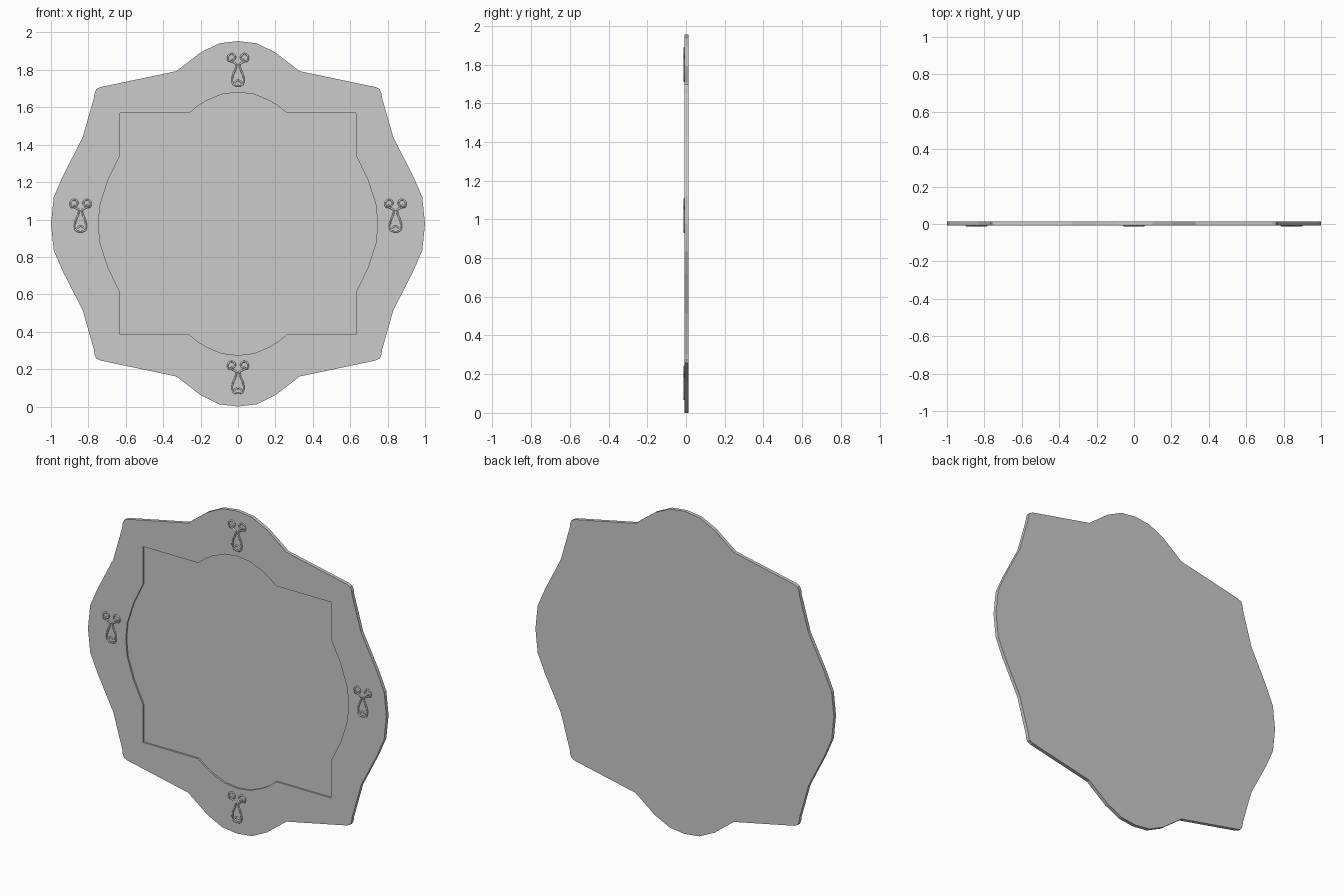
import bpy, bmesh, math

if "Cube" in bpy.data.objects:
    bpy.data.objects.remove(bpy.data.objects["Cube"])

CZ = 0.977                      # height of the symmetry line
FRONT, BACK, PANEL = -0.008, 0.013, 0.002


# Mirror a quarter outline (top centre -> right centre) into a full loop
def full_outline(quarter):
    right = quarter + [(x, 2 * CZ - z) for x, z in quarter[-2::-1]]
    return right + [(-x, z) for x, z in right[-2:0:-1]]


# Solid slab from an outline in the x-z plane
def slab(name, outline, y0, y1):
    bm = bmesh.new()
    face = bm.faces.new([bm.verts.new((x, y0, z)) for x, z in outline])
    ext = bmesh.ops.extrude_face_region(bm, geom=[face])
    verts = [g for g in ext["geom"] if isinstance(g, bmesh.types.BMVert)]
    bmesh.ops.translate(bm, verts=verts, vec=(0, y1 - y0, 0))
    bmesh.ops.recalc_face_normals(bm, faces=bm.faces)
    mesh = bpy.data.meshes.new(name)
    bm.to_mesh(mesh)
    bm.free()
    obj = bpy.data.objects.new(name, mesh)
    bpy.context.collection.objects.link(obj)
    return obj


# Scalloped plate
outer = [(0, 1.954), (0.10, 1.942), (0.20, 1.893), (0.33, 1.793),
         (0.735, 1.708), (0.758, 1.697), (0.767, 1.675), (0.770, 1.65),
         (0.83, 1.44), (0.935, 1.235), (0.985, 1.12), (1.0, 0.977)]
plate = slab("mirror_frame", full_outline(outer), FRONT, BACK)

# Recessed panel cut into the front
inner = [(0, 1.68), (0.085, 1.67), (0.165, 1.637), (0.215, 1.607),
         (0.26, 1.57), (0.63, 1.57), (0.63, 1.345), (0.695, 1.21),
         (0.737, 1.08), (0.747, 0.977)]
cutter = slab("recess_cutter", full_outline(inner), FRONT - 0.05, PANEL)
mod = plate.modifiers.new("recess", "BOOLEAN")
mod.operation = "DIFFERENCE"
mod.solver = "EXACT"
mod.object = cutter
bpy.context.view_layer.objects.active = plate
bpy.ops.object.modifier_apply(modifier=mod.name)
bpy.data.objects.remove(cutter)


# Relief strokes of the small scroll ornament
half_body = [(0.007, 0.03), (0.010, 0.008), (0.026, -0.022), (0.032, -0.055),
             (0.026, -0.082), (0.0, -0.086)]
body = half_body + [(-x, z) for x, z in half_body[-2::-1]]
scroll = [(0.007, 0.03), (0.024, 0.042), (0.048, 0.048)]
for i in range(9):              # curl at the tip
    a = math.radians(-50 + i * 45)
    r = 0.027 - 0.0018 * i
    scroll.append((0.032 + r * math.cos(a), 0.066 + r * math.sin(a)))
lip = [(-0.018, -0.066), (-0.008, -0.056), (0.008, -0.056), (0.018, -0.066)]
strokes = [body, scroll, [(-x, z) for x, z in scroll], lip]


def ornament(name, cx, cz):
    curve = bpy.data.curves.new(name, "CURVE")
    curve.dimensions = "3D"
    curve.bevel_depth = 0.005
    curve.bevel_resolution = 1
    curve.resolution_u = 3
    curve.use_fill_caps = True
    for pts in strokes:
        sp = curve.splines.new("NURBS")
        sp.points.add(len(pts) - 1)
        for p, (x, z) in zip(sp.points, pts):
            p.co = (x, 0, z, 1)
        sp.order_u = 3
        sp.use_endpoint_u = True
    obj = bpy.data.objects.new(name, curve)
    obj.location = (cx, FRONT, cz)
    bpy.context.collection.objects.link(obj)


for label, x, z in (("top", 0, 1.80), ("bottom", 0, 0.155),
                    ("left", -0.842, 1.02), ("right", 0.842, 1.02)):
    ornament(label + "_scroll_ornament", x, z)
